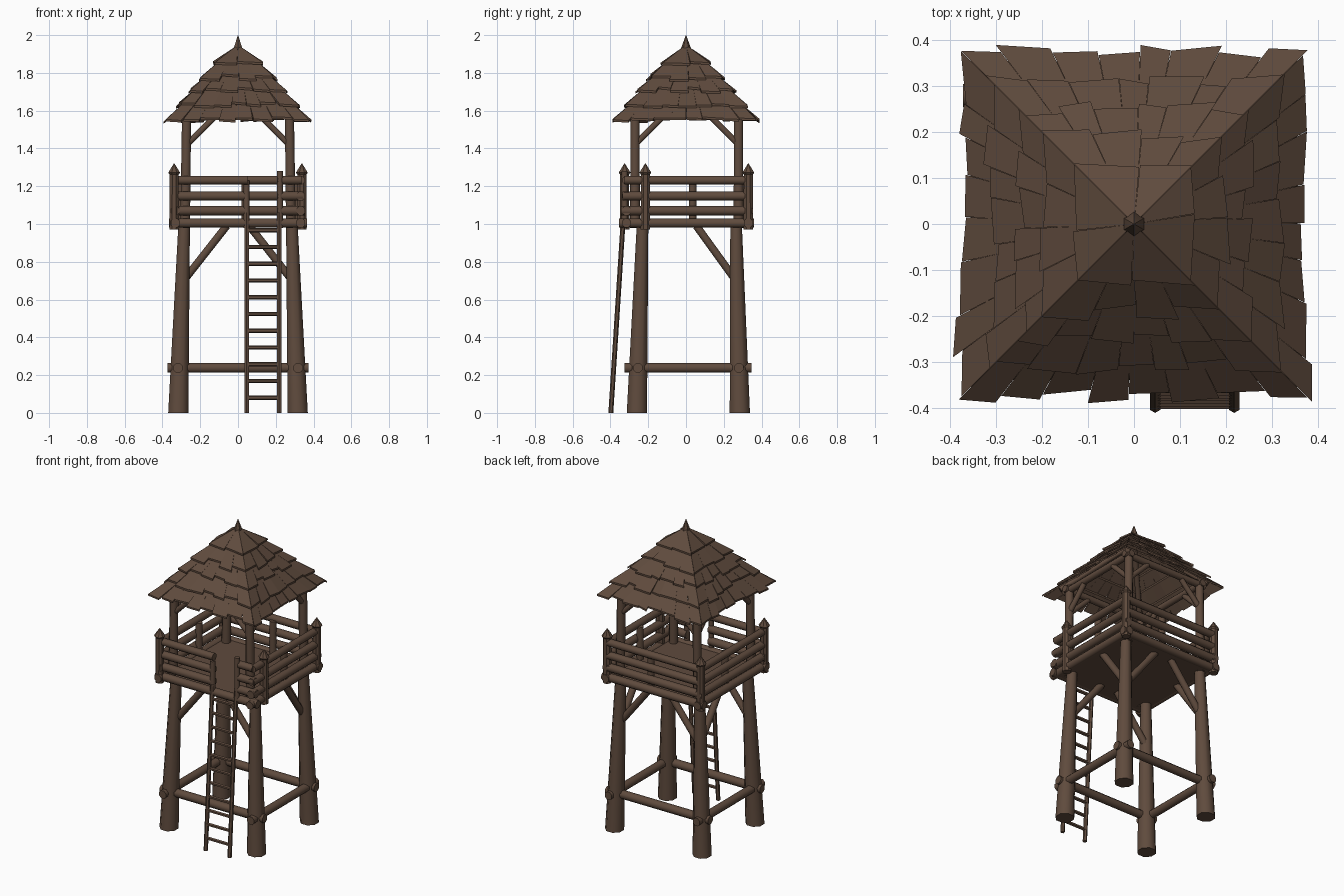
import bpy, bmesh, math, random
from mathutils import Vector

if "Cube" in bpy.data.objects:
    bpy.data.objects.remove(bpy.data.objects["Cube"])

random.seed(4)
wood = bpy.data.materials.new("dark brown wood")
wood.diffuse_color = (0.115, 0.070, 0.047, 1)
wood.use_nodes = True
wood.node_tree.nodes["Principled BSDF"].inputs["Base Color"].default_value = wood.diffuse_color


def finish(bm, name, angle=40):
    bmesh.ops.recalc_face_normals(bm, faces=bm.faces)
    me = bpy.data.meshes.new(name)
    bm.to_mesh(me)
    bm.free()
    me.materials.append(wood)
    ob = bpy.data.objects.new(name, me)
    bpy.context.collection.objects.link(ob)
    bpy.ops.object.select_all(action='DESELECT')
    ob.select_set(True)
    bpy.context.view_layer.objects.active = ob
    bpy.ops.object.shade_smooth_by_angle(angle=math.radians(angle))
    return ob


def add_log(bm, pts, radii, sides=8, flat=False):
    """Sweep a polygon through straight points; flat keeps the rings level."""
    pts = [Vector(p) for p in pts]
    d = (pts[-1] - pts[0]).normalized()
    if flat:
        d = Vector((0, 0, 1))
    u = d.cross(Vector((0, 0, 1)) if abs(d.z) < 0.9 else Vector((0, 1, 0))).normalized()
    v = d.cross(u)
    rings = []
    for p, r in zip(pts, radii):
        ring = []
        for i in range(sides):
            a = 2 * math.pi * (i + 0.5) / sides
            ring.append(bm.verts.new(p + (u * math.cos(a) + v * math.sin(a)) * r))
        rings.append(ring)
    for A, B in zip(rings, rings[1:]):
        for i in range(sides):
            j = (i + 1) % sides
            bm.faces.new((A[i], A[j], B[j], B[i]))
    bm.faces.new(rings[0])
    bm.faces.new(rings[-1])


def log(name, a, b, r1, r2=None, sides=8, flat=False):
    bm = bmesh.new()
    add_log(bm, [a, b], [r1, r1 if r2 is None else r2], sides, flat)
    return finish(bm, name, 50)


# Tapered legs, roof posts and their braces
for sx in (-1, 1):
    for label, y0, y1, yp in (("front", -0.26, -0.23, -0.27), ("back", 0.285, 0.265, 0.278)):
        side = label + ("_left" if sx < 0 else "_right")
        sy = 1 if y0 > 0 else -1
        log(side + "_leg", (sx * 0.316, y0, 0), (sx * 0.285, y1, 1.0), 0.058, 0.033, 8, True)
        log(side + "_roof_post", (sx * 0.28, yp, 0.98), (sx * 0.272, yp, 1.6), 0.028, 0.026)
        log(side + "_brace_across", (sx * 0.28, y1, 0.71), (sx * 0.06, y1, 0.99), 0.022)
        if sy > 0:
            log(side + "_brace_deep", (sx * 0.285, 0.25, 0.72), (sx * 0.285, 0.055, 0.99), 0.022)
        log(side + "_roof_brace_across", (sx * 0.27, yp, 1.42), (sx * 0.13, yp, 1.56), 0.017)
        log(side + "_roof_brace_deep", (sx * 0.275, yp, 1.42), (sx * 0.275, yp - sy * 0.14, 1.56), 0.017)
        # hip rafter
        log(side + "_rafter", (sx * 0.31, sy * 0.31, 1.585), (0, 0, 1.88), 0.017)

# Low cross beams, roof plates
for y, yp in ((-0.255, -0.27), (0.28, 0.278)):
    log("low_beam_across", (-0.372, y, 0.238), (0.372, y, 0.238), 0.027)
    log("roof_plate_across", (-0.31, yp, 1.575), (0.31, yp, 1.575), 0.022)
for sx in (-1, 1):
    log("low_beam_deep", (sx * 0.318, -0.325, 0.238), (sx * 0.318, 0.348, 0.238), 0.027)
    log("roof_plate_deep", (sx * 0.275, -0.31, 1.575), (sx * 0.275, 0.31, 1.575), 0.022)

# Platform floor
bm = bmesh.new()
bmesh.ops.create_cube(bm, size=1)
for v in bm.verts:
    v.co = Vector((v.co.x * 0.66, v.co.y * 0.66 + 0.005, v.co.z * 0.035 + 1.0))
finish(bm, "floor")

# Log railings: floor beam and three rails on every side, gap at the ladder
for z, h, r in ((1.005, 0.365, 0.026), (1.07, 0.355, 0.026), (1.148, 0.345, 0.025), (1.232, 0.335, 0.024)):
    log("back_rail", (-h, 0.33, z), (h, 0.33, z), r)
    for sx in (-1, 1):
        log("side_rail", (sx * 0.332, -h + 0.01, z), (sx * 0.332, h - 0.005, z), r)
    if z < 1.05:
        log("front_floor_beam", (-h, -0.315, z), (h, -0.315, z), r)
    else:
        log("front_rail_left", (-h, -0.315, z), (0.05, -0.315, z), r)
        log("front_rail_right", (0.21, -0.315, z), (h, -0.315, z), r)

# Pointed railing posts
for x, y in ((-0.338, -0.325), (0.338, -0.215), (-0.338, 0.33), (0.338, 0.33)):
    bm = bmesh.new()
    add_log(bm, [(x, y, z) for z in (0.97, 1.262, 1.272, 1.32)], (0.027, 0.026, 0.034, 0.002))
    finish(bm, "railing_post", 35)

# Middle balusters and gate posts
log("back_baluster", (0.04, 0.305, 1.0), (0.04, 0.305, 1.23), 0.022)
for sx in (-1, 1):
    log("side_baluster", (sx * 0.307, 0.035, 1.0), (sx * 0.307, 0.035, 1.23), 0.022)
log("gate_post_left", (0.045, -0.325, 0.98), (0.045, -0.325, 1.21), 0.016)
log("gate_post_right", (0.222, -0.325, 0.98), (0.222, -0.325, 1.28), 0.017)

# Ladder
for x in (0.046, 0.218):
    log("ladder_rail", (x, -0.398, 0), (x, -0.33, 1.06), 0.013, 0.013, 6, True)
for i in range(11):
    z = 0.08 + i * 0.0887
    y = -0.398 + 0.068 * z / 1.06
    log("ladder_rung", (0.046, y, z), (0.218, y, z), 0.011, None, 6)

# Shingle roof: five overlapping tiers of uneven boards, (half width, height)
tiers = [(0.375, 1.553), (0.308, 1.635), (0.247, 1.71), (0.192, 1.775), (0.128, 1.85), (0.012, 1.94)]
counts = (8, 7, 6, 4, 2)
bm = bmesh.new()
for k, n in enumerate(counts):
    (r0, z0), (r1, z1) = tiers[k], tiers[k + 1]
    if k < 4:
        r1, z1 = r1 - 0.025, z1 + 0.01
    for s in range(4):
        c, sn = (1, 0, -1, 0)[s], (0, 1, 0, -1)[s]
        cuts = [-1] + [-1 + 2 * (i + random.uniform(-0.18, 0.18)) / n for i in range(1, n)] + [1]
        for a, b in zip(cuts, cuts[1:]):
            gap = 0.012 / n
            drop = random.uniform(-0.012, 0.016) if k < 4 else 0
            lift = random.uniform(0, 0.012)
            skew = random.uniform(-0.006, 0.006)
            quad = []
            for t, r, z in ((a + gap, r0 + drop + skew, z0 - drop * 0.8 + lift),
                            (b - gap, r0 + drop - skew, z0 - drop * 0.8 + lift * 0.4),
                            (b, r1, z1), (a, r1, z1)):
                x, y = t * r, -r
                quad.append(Vector((x * c - y * sn, x * sn + y * c, z)))
            low = [bm.verts.new(p - Vector((0, 0, 0.011))) for p in quad]
            top = [bm.verts.new(p) for p in quad]
            bm.faces.new(top)
            bm.faces.new(low[::-1])
            for i in range(4):
                j = (i + 1) % 4
                bm.faces.new((low[i], low[j], top[j], top[i]))
finish(bm, "roof_shingles", 25)

# Finial spike
bm = bmesh.new()
add_log(bm, [(0, 0, 1.87), (0, 0, 1.92), (0, 0, 2.0)], (0.024, 0.03, 0.001), 6)
finish(bm, "finial", 30)
